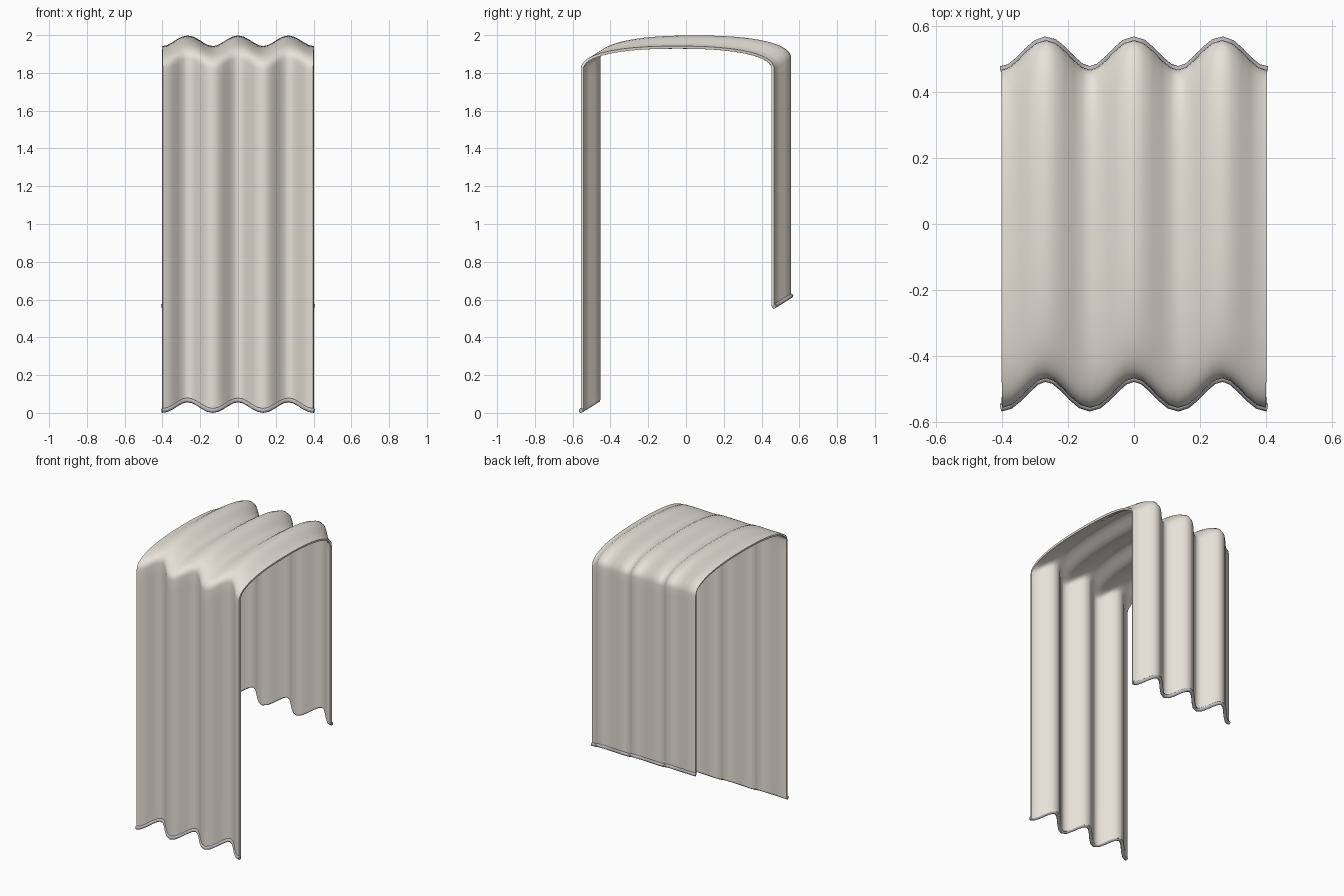
import bpy, bmesh
from math import sin, cos, pi

if "Cube" in bpy.data.objects:
    bpy.data.objects.remove(bpy.data.objects["Cube"])

W, AY, AZ = 0.4, 0.045, 0.028      # half width, fold shift in y and z
NX = 30                            # segments across the three folds
ZF, ZB = 0.04, 0.592               # hem heights, front and back
TRIM = 0.012


def material(name, rgb):
    m = bpy.data.materials.new(name)
    m.diffuse_color = (*rgb, 1)
    m.use_nodes = True
    m.node_tree.nodes["Principled BSDF"].inputs["Base Color"].default_value = m.diffuse_color
    return m


cloth_mat = material("cream_cloth", (0.80, 0.76, 0.69))
trim_mat = material("grey_trim", (0.50, 0.48, 0.51))


def fold(x, y, z):
    """Shift a side-profile point along the fold wave."""
    c = cos(2 * pi * x * 3 / (2 * W))
    return (x, y + AY * c, z + AZ * c)


xs = [-W + 2 * W * i / NX for i in range(NX + 1)]

# Side profile: front drop, domed top with tight shoulders, shorter back drop
HY, SH, TOP = 0.505, 1.845, 1.963
dome = []
for i in range(33):
    a = pi - pi * i / 32
    s, c = sin(a), cos(a)
    y = HY * (abs(c) ** 0.85) * (1 if c > 0 else -1)
    dome.append((y, SH + (TOP - SH) * max(s, 0) ** 0.85))
front = [(-HY, ZF + (SH - ZF) * t) for t in (0, .04, .25, .5, .75, .96)]
back = [(HY, SH + (ZB - SH) * t) for t in (.04, .25, .5, .75, .96, 1)]
profile = front + dome + back

# Folded cloth
bm = bmesh.new()
rows = [[bm.verts.new(fold(x, y, z)) for x in xs] for y, z in profile]
for r0, r1 in zip(rows, rows[1:]):
    for i in range(NX):
        bm.faces.new((r0[i], r0[i + 1], r1[i + 1], r1[i]))
bmesh.ops.recalc_face_normals(bm, faces=bm.faces)
mesh = bpy.data.meshes.new("folded_cloth")
bm.to_mesh(mesh)
bm.free()
cloth = bpy.data.objects.new("folded_cloth", mesh)
bpy.context.collection.objects.link(cloth)
mesh.materials.append(cloth_mat)
mod = cloth.modifiers.new("thickness", 'SOLIDIFY')
mod.thickness = 0.014
mod.offset = 0
bpy.context.view_layer.objects.active = cloth
cloth.select_set(True)
bpy.ops.object.modifier_apply(modifier="thickness")
bpy.ops.object.shade_smooth_by_angle(angle=0.9)


# Rounded trim along both hems
def hem(name, y, z):
    cu = bpy.data.curves.new(name, 'CURVE')
    cu.dimensions = '3D'
    cu.bevel_depth = TRIM
    cu.bevel_resolution = 2
    cu.use_fill_caps = True
    sp = cu.splines.new('POLY')
    sp.points.add(NX)
    for p, x in zip(sp.points, xs):
        p.co = (*fold(x * 1.008, y, z), 1)
    cu.materials.append(trim_mat)
    bpy.context.collection.objects.link(bpy.data.objects.new(name, cu))


hem("front_hem_trim", -HY - 0.006, ZF)
hem("back_hem_trim", HY + 0.006, ZB)
